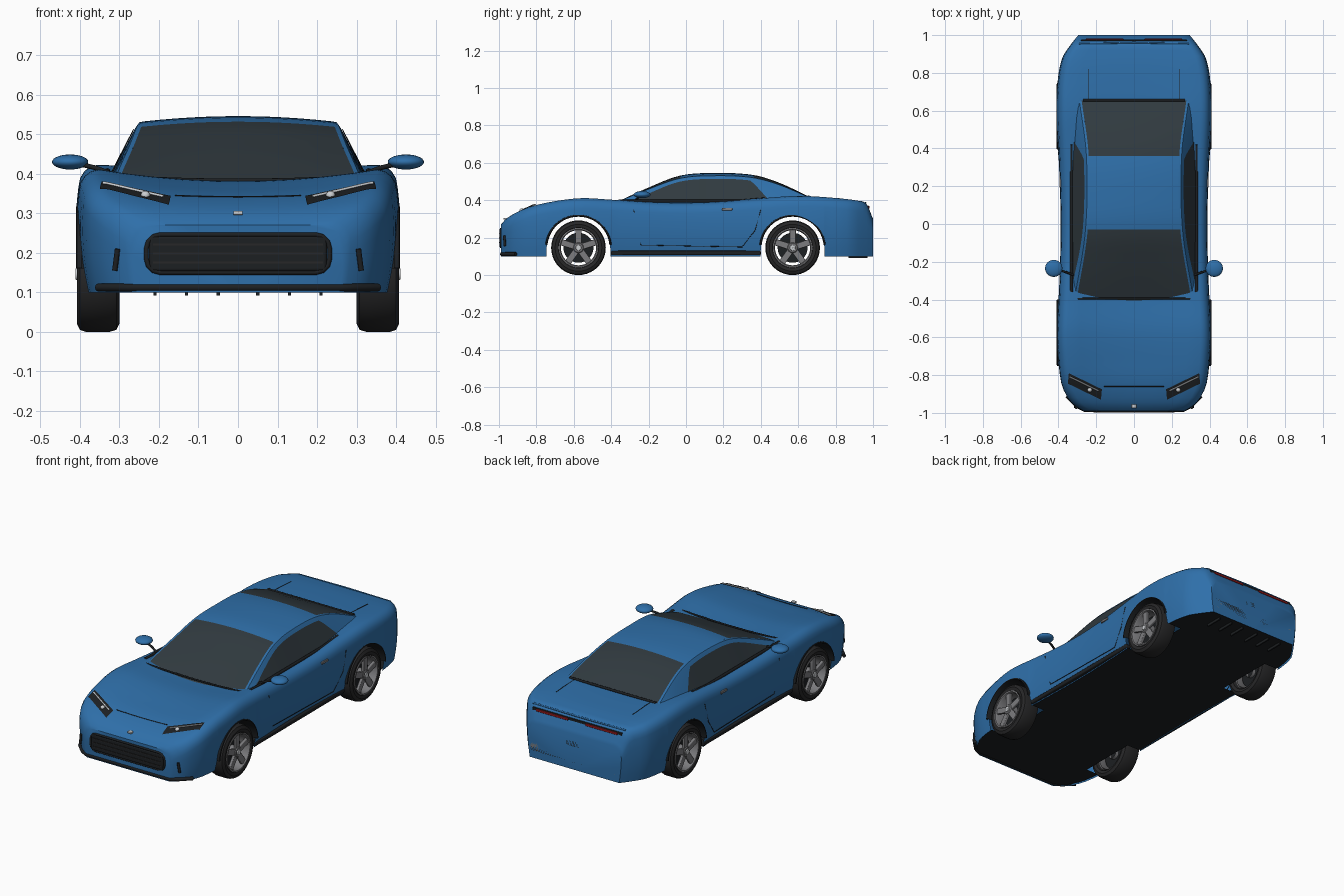
import bpy, bmesh
from math import sin, cos, pi, radians
from mathutils import Matrix, Vector

if "Cube" in bpy.data.objects:
    bpy.data.objects.remove(bpy.data.objects["Cube"])


def material(name, rgb):
    m = bpy.data.materials.new(name)
    m.diffuse_color = (*rgb, 1)
    m.use_nodes = True
    m.node_tree.nodes["Principled BSDF"].inputs["Base Color"].default_value = m.diffuse_color
    return m


BLUE = material("blue paint", (0.028, 0.16, 0.40))
GLASS = material("dark glass", (0.03, 0.042, 0.05))
BLACK = material("black trim", (0.012, 0.014, 0.016))
RUBBER = material("rubber", (0.02, 0.02, 0.021))
METAL = material("wheel metal", (0.2, 0.2, 0.21))
SILVER = material("silver", (0.6, 0.62, 0.64))
RED = material("red lamp", (0.3, 0.01, 0.012))


def finish(name, bm, mat, mirror=False, bevel=0, angle=35):
    bmesh.ops.recalc_face_normals(bm, faces=bm.faces)
    me = bpy.data.meshes.new(name)
    bm.to_mesh(me)
    bm.free()
    me.polygons.foreach_set("use_smooth", [True] * len(me.polygons))
    me.set_sharp_from_angle(angle=radians(angle))
    me.materials.append(mat)
    ob = bpy.data.objects.new(name, me)
    bpy.context.collection.objects.link(ob)
    if bevel:
        b = ob.modifiers.new("Bevel", "BEVEL")
        b.width, b.segments = bevel, 3
    if mirror:
        ob.modifiers.new("Mirror", "MIRROR")
    return ob


def sheet(name, rows, mat, mirror=True, caps=False, angle=35):
    """Skin a grid of points; caps closes the first and last row."""
    bm = bmesh.new()
    vs = [[bm.verts.new(p) for p in r] for r in rows]
    for a, b in zip(vs, vs[1:]):
        for i in range(len(a) - 1):
            bm.faces.new((a[i], a[i + 1], b[i + 1], b[i]))
    if caps:
        for r in (vs[0], vs[-1]):
            bm.faces.new(r + [bm.verts.new((0, r[0].co.y, r[0].co.z))])
    return finish(name, bm, mat, mirror, angle=angle)


def box(name, loc, size, mat, mirror=False, bevel=0, rot=Matrix()):
    bm = bmesh.new()
    bmesh.ops.create_cube(bm, size=1, matrix=Matrix.Translation(loc) @ rot @ Matrix.Diagonal((*size, 1)))
    return finish(name, bm, mat, mirror, bevel)


def tube(name, pts, r, mat, mirror=False, cyclic=False):
    cu = bpy.data.curves.new(name, "CURVE")
    cu.dimensions, cu.bevel_depth, cu.bevel_resolution, cu.use_fill_caps = "3D", r, 2, True
    s = cu.splines.new("POLY")
    s.points.add(len(pts) - 1)
    for p, q in zip(s.points, pts):
        p.co = (*q, 1)
    s.use_cyclic_u = cyclic
    cu.materials.append(mat)
    ob = bpy.data.objects.new(name, cu)
    bpy.context.collection.objects.link(ob)
    if mirror:
        ob.modifiers.new("Mirror", "MIRROR")


def lathe(name, prof, cy, cz, mat, a0=0, a1=2 * pi, n=40):
    """Turn an (x, radius) profile about a sideways axis."""
    rows = [[(x, cy + r * cos(a), cz + r * sin(a)) for x, r in prof]
            for a in (a0 + (a1 - a0) * i / n for i in range(n + 1))]
    return sheet(name, rows, mat)


def curve(pts, y):
    """Smooth interpolation through (y, value) pairs."""
    y = min(max(y, pts[0][0]), pts[-1][0])
    i = next(k for k in range(len(pts) - 1) if y <= pts[k + 1][0])
    slope = lambda a, b: (pts[b][1] - pts[a][1]) / (pts[b][0] - pts[a][0])
    last = len(pts) - 1
    m0, m1 = slope(max(i - 1, 0), i + 1), slope(i, min(i + 2, last))
    (ya, va), (yb, vb) = pts[i], pts[i + 1]
    h = yb - ya
    t = (y - ya) / h
    return (va * (2 * t**3 - 3 * t**2 + 1) + vb * (3 * t**2 - 2 * t**3)
            + h * (m0 * (t**3 - 2 * t**2 + t) + m1 * (t**3 - t**2)))


TOP = [(-.99, .27), (-.96, .302), (-.9, .338), (-.8, .375), (-.58, .41), (-.4, .403), (-.2, .39), (0, .386),
       (.2, .393), (.4, .41), (.6, .423), (.8, .412), (.92, .397), (.965, .38), (1, .3)]
WIDTH = [(-.99, .27), (-.965, .31), (-.93, .345), (-.85, .383), (-.7, .402), (-.57, .408), (-.3, .395),
         (0, .388), (.3, .397), (.57, .41), (.75, .405), (.88, .38), (.95, .335), (1, .295)]
DIP = [(-.99, 0), (-.9, .01), (-.7, .027), (-.3, .028), (0, .02), (.5, .012), (.9, 0), (1, 0)]
AXLES, HUB_Z, ARCH = (-.575, .57), .146, .17


def side_x(y, z):
    return curve(WIDTH, y) * (1 - .05 * ((z - .27) / .17) ** 2)


def section(y, zb):
    top, dip = curve(TOP, y), curve(DIP, y)
    zs = top - .055
    pts = []
    for i in range(6):
        z = zb + (zs - zb) * i / 5
        pts.append((side_x(y, z), y, z))
    xe = pts[-1][0] - .05
    pts += [(xe + .05 * cos(a), y, zs + .055 * sin(a)) for a in (pi / 8, pi / 4, 3 * pi / 8, pi / 2)]
    return pts + [(xe * f, y, top - dip * (1 - f * f)) for f in (.8, .6, .4, .2, 0)]


def top_z(x, y):
    s = section(y, .1)[5:]
    for a, b in zip(s, s[1:]):
        if b[0] <= x <= a[0]:
            return b[2] + (a[2] - b[2]) * (x - b[0]) / (a[0] - b[0])
    return s[0][2]


# Body shell, its lower edge following the wheel arches
stations = [(y, .1) for y in (-.99, -.98, -.965, -.945, -.92, -.88, -.84, -.79, .78, .82, .86, .89, .92,
                              .945, .965, .975, .985, .993, 1)]
stations += [(-.35 + .07 * i, .1) for i in range(11)]
for c in AXLES:
    stations += [(c - ARCH - .001, .1), (c + ARCH + .001, .1)]
    stations += [(c - ARCH * cos(pi * i / 20), HUB_Z + ARCH * sin(pi * i / 20)) for i in range(21)]
stations.sort()
sheet("body_shell", [section(y, z) for y, z in stations], BLUE, caps=True)

# Floor pan, narrow between the wheels
rows = []
for y, z in stations:
    x = .295 if z > .1 else side_x(y, .1) - .006
    rows.append([(x, y, .106), (0, y, .106)])
sheet("floor_pan", rows, BLACK)

# Greenhouse: windscreen, roof, rear window, side pillars and side windows
GH = [(-.41, .372), (-.2, .468), (-.03, .532), (.16, .546), (.36, .535), (.5, .493), (.66, .418)]
EDGE = [(-.41, .305), (-.03, .245), (.36, .24), (.66, .278)]


def steps(a, b, n):
    return [a + (b - a) * i / n for i in range(n + 1)]


def crown(y):
    sag = .013 if -.1 < y < .45 else .004
    return [(u * curve(EDGE, y), y, curve(GH, y) - .013 * u * u * min(1, max(0, (curve(GH, y) - .4) / .13)))
            for u in steps(0, 1, 6)]


def cabin_side(y, z):
    x1, _, z1 = crown(y)[-1]
    t = min(1, max(0, (z - .38) / max(.01, z1 - .01 - .38)))
    return .33 + (x1 + .018 - .33) * t


for name, a, b, mat in (("windscreen", -.41, -.03, GLASS), ("roof", -.03, .36, BLUE), ("rear_window", .36, .66, GLASS)):
    sheet(name, [crown(y) for y in steps(a, b, 12)], mat)
rows = []
for y in steps(-.41, .66, 40):
    x, _, z = crown(y)[-1]
    rows.append([(x, y, z), (x + .012, y, z - .002), (x + .018, y, z - .01), (.33, y, min(.38, z - .011))])
sheet("side_pillars", rows, BLUE)
rows = []
for y in steps(-.29, .44, 30):
    hi = max(.4, min(curve(GH, y) - .032, .515 - (y - .34) * 1.1))
    rows.append([(cabin_side(y, z) + .004, y, z) for z in (.392, hi)])
sheet("side_windows", rows, GLASS)
tube("belt_trim", [(.331, y, max(.395, curve(TOP, y) - .005)) for y in steps(-.36, .42, 12)], .008, BLACK, True)
tube("rear_window_trim", [(x, .655, .42) for x in (-.27, 0, .27)], .007, BLACK)
tube("windscreen_trim", [(x, -.395, .383 + .1 * x * x) for x in steps(-.3, .3, 8)], .005, BLACK)

# Door mirrors on stalks
bm = bmesh.new()
bmesh.ops.create_uvsphere(bm, u_segments=24, v_segments=14, radius=1,
                          matrix=Matrix.Translation((.425, -.235, .43)) @ Matrix.Diagonal((.046, .045, .019, 1)))
finish("door_mirror", bm, BLUE, True, angle=60)
tube("mirror_stalk", [(.32, -.27, .40), (.36, -.255, .415), (.41, -.24, .427)], .006, BLACK, True)

# Wheels
for c, end in zip(AXLES, ("front", "rear")):
    lathe(end + "_tyre", [(.33, .1), (.305, .108), (.3, .125), (.308, .141), (.325, .146), (.385, .146), (.4, .141),
                          (.408, .125), (.404, .108), (.395, .1), (.33, .1)], c, HUB_Z, RUBBER)
    lathe(end + "_rim", [(.32, .1), (.4, .102), (.407, .106), (.408, .099), (.4, .094), (.32, .094)], c, HUB_Z, METAL)
    lathe(end + "_brake_disc", [(.35, .001), (.35, .08), (.36, .08), (.36, .001)], c, HUB_Z, BLACK)
    lathe(end + "_hub", [(.33, .03), (.4, .03), (.406, .024), (.406, .001)], c, HUB_Z, METAL)
    lathe(end + "_hub_cap", [(.405, .016), (.411, .014), (.411, .001)], c, HUB_Z, SILVER)
    for k in range(5):
        a = pi / 2 + 2 * pi * k / 5
        loc = (.394, c + .06 * cos(a), HUB_Z + .06 * sin(a))
        box(end + "_spoke", loc, (.016, .078, .034), METAL, True, .004, Matrix.Rotation(a, 4, "X"))
    lathe(end + "_arch_liner", [(.3, .166), (.398, .166), (.41, .17), (.408, .176), (.395, .178)], c, HUB_Z, BLACK,
          radians(5), radians(175))

# Sills, door seams, handles
box("side_sill", (.375, 0, .118), (.03, .8, .024), BLACK, True, .006)
seam = [(-.28, .35), (-.24, .16), (.3, .15), (.37, .24), (.4, .35)]
tube("door_seam", [(side_x(y, z), y, z) for y, z in seam], .002, BLACK, True)
box("door_handle", (side_x(.22, .35) + .001, .22, .352), (.01, .055, .014), METAL, True, .003)

# Nose: grille, badge plate, splitter, vents
box("grille_panel", (0, -.988, .198), (.45, .016, .09), BLACK, bevel=.007)
ring = []
for sx, sz, a0 in ((1, 1, 0), (-1, 1, 90), (-1, -1, 180), (1, -1, 270)):
    ring += [(sx * .197 + .035 * cos(radians(a0 + d)), -.99, .198 + sz * .013 + .035 * sin(radians(a0 + d)))
             for d in (0, 30, 60, 90)]
tube("grille_frame", ring, .006, BLACK, cyclic=True)
for z in (.175, .198, .221):
    box("grille_bar", (0, -.996, z), (.43, .006, .005), RUBBER)
box("nose_plate", (0, -.965, .301), (.024, .02, .01), SILVER, bevel=.002)
tube("front_splitter", [(-.355, -.91, .112), (-.3, -.965, .112), (-.26, -.985, .112), (.26, -.985, .112),
                        (.3, -.965, .112), (.355, -.91, .112)], .01, BLACK)
tube("bumper_vent", [(.305, -.972, .21), (.312, -.968, .155)], .007, BLACK, True)

# Headlamps laid on the wings, hood seam
lamp = [Vector(p) for p in ((.17, -.875), (.345, -.79), (.175, -.93), (.35, -.845))]


def lamp_point(u, v, lift):
    p = lamp[0].lerp(lamp[1], u).lerp(lamp[2].lerp(lamp[3], u), v)
    return (p.x, p.y, top_z(p.x, p.y) + lift)


sheet("headlamp", [[lamp_point(u, v, .004) for v in steps(0, 1, 5)] for u in steps(0, 1, 12)], BLACK)
tube("headlamp_strip", [lamp_point(u, .3, .005) for u in steps(.1, .97, 8)], .004, SILVER, True)
bm = bmesh.new()
bmesh.ops.create_uvsphere(bm, u_segments=16, v_segments=8, radius=.012, matrix=Matrix.Translation(lamp_point(.35, .6, .003)))
finish("headlamp_bulb", bm, SILVER, True)
tube("hood_seam", [(x, -.86, top_z(abs(x), -.86)) for x in steps(-.16, .16, 8)], .0018, BLACK)
tube("boot_seam", [(.24, y, top_z(.24, y)) for y in (.66, .74, .82)], .0018, BLACK, True)

# Tail: lamps, lip, valance, exhausts, number plate panel, diffuser fins
box("tail_lamp_band", (0, .966, .363), (.56, .02, .02), BLACK, bevel=.003)
box("tail_lamp", (.155, .973, .363), (.2, .016, .013), RED, True, .003)
tube("boot_lip", [(-.29, .955, .385), (0, .96, .386), (.29, .955, .385)], .005, BLUE)
box("rear_valance", (0, .985, .165), (.57, .03, .07), BLACK, bevel=.01)
box("plate_recess", (0, .995, .245), (.11, .01, .034), BLACK, bevel=.003)
tube("exhaust", [(.25, .94, .165), (.25, 1, .165)], .027, METAL, True)
for x in (.05, .13, .21):
    box("diffuser_fin", (x, .92, .102), (.008, .1, .02), BLACK, True)
